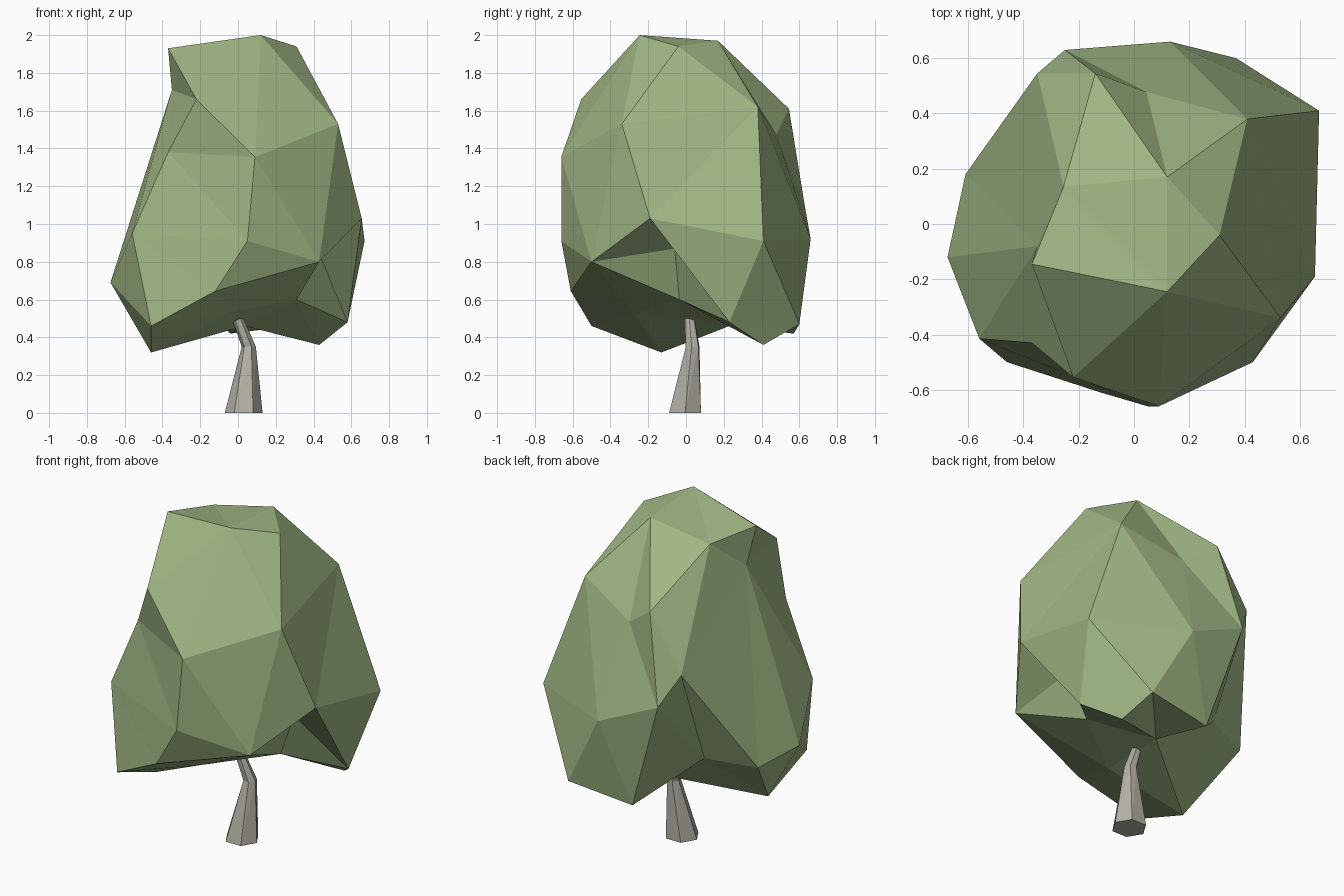
import bpy, bmesh
from math import cos, sin, pi
from mathutils import Vector

if "Cube" in bpy.data.objects:
    bpy.data.objects.remove(bpy.data.objects["Cube"])


def material(name, rgb):
    m = bpy.data.materials.new(name)
    m.diffuse_color = (*rgb, 1)
    m.use_nodes = True
    m.node_tree.nodes["Principled BSDF"].inputs["Base Color"].default_value = m.diffuse_color
    return m


def finish(bm, name, mat):
    bmesh.ops.recalc_face_normals(bm, faces=bm.faces[:])
    me = bpy.data.meshes.new(name)
    bm.to_mesh(me)
    bm.free()
    ob = bpy.data.objects.new(name, me)
    me.materials.append(mat)
    bpy.context.collection.objects.link(ob)


# Crown: facet corners by zone, skinned as seen from the crown's middle
top = [(.12, -.245, 2), (-.37, -.145, 1.93), (.31, -.04, 1.94), (-.255, .135, 1.895),
       (.12, .17, 1.97), (-.35, -.08, 1.71), (-.22, -.555, 1.66), (.41, .38, 1.62),
       (-.14, .545, 1.61), (.53, -.34, 1.53)]
sides = [(.09, -.66, 1.355), (-.37, -.43, 1.38), (-.56, -.415, .95), (.05, -.66, .91),
         (.43, -.5, .8), (.655, -.19, 1.03), (.67, .41, .91), (.13, .66, .92),
         (-.25, .63, 1.09), (-.35, .545, 1.28), (.045, .478, 1.475)]
skirt = [(-.12, -.61, .645), (-.46, -.5, .46), (-.46, -.13, .32), (-.675, -.12, .69),
         (-.61, .18, .65), (.58, .23, .48), (.43, .41, .36), (.37, .6, .47), (-.04, .57, .42)]
hollow = [(.42, -.06, .87), (.31, -.035, .6), (-.05, -.28, .53), (.035, .23, .46), (-.326, .29, .675)]
middle = Vector((0, 0, 1.05))

bm = bmesh.new()
place, vert = {}, {}
for p in top + sides + skirt + hollow:
    d = Vector(p) - middle
    d.z *= .85
    vert[p] = bm.verts.new(d.normalized())
    place[vert[p]] = p
bmesh.ops.convex_hull(bm, input=bm.verts[:])
for v, p in place.items():
    v.co = p

# Turn two creases: the right overhang and the notch at the upper left
for a, b in [(hollow[0], sides[6]), (top[1], sides[1])]:
    e = bm.edges.get((vert[a], vert[b]))
    if e:
        bmesh.utils.edge_rotate(e)
finish(bm, "crown", material("leaf", (.35, .47, .23)))

# Trunk: six-sided tapering loft with a bend
bm = bmesh.new()
rings = []
for x, y, z, rx, ry, turn in [(.03, -.005, 0, .1, .097, 0), (.057, .035, .35, .038, .039, .9),
                              (-.025, .012, .56, .028, .025, 1.1)]:
    rings.append([bm.verts.new((x + rx * cos(turn + i * pi / 3), y + ry * sin(turn + i * pi / 3), z))
                  for i in range(6)])
for a, b in zip(rings, rings[1:]):
    for i in range(6):
        j = (i + 1) % 6
        bm.faces.new((a[i], a[j], b[i]))
        bm.faces.new((a[j], b[j], b[i]))
bm.faces.new(rings[0][::-1])
bm.faces.new(rings[-1])
finish(bm, "trunk", material("bark", (.45, .43, .37)))
